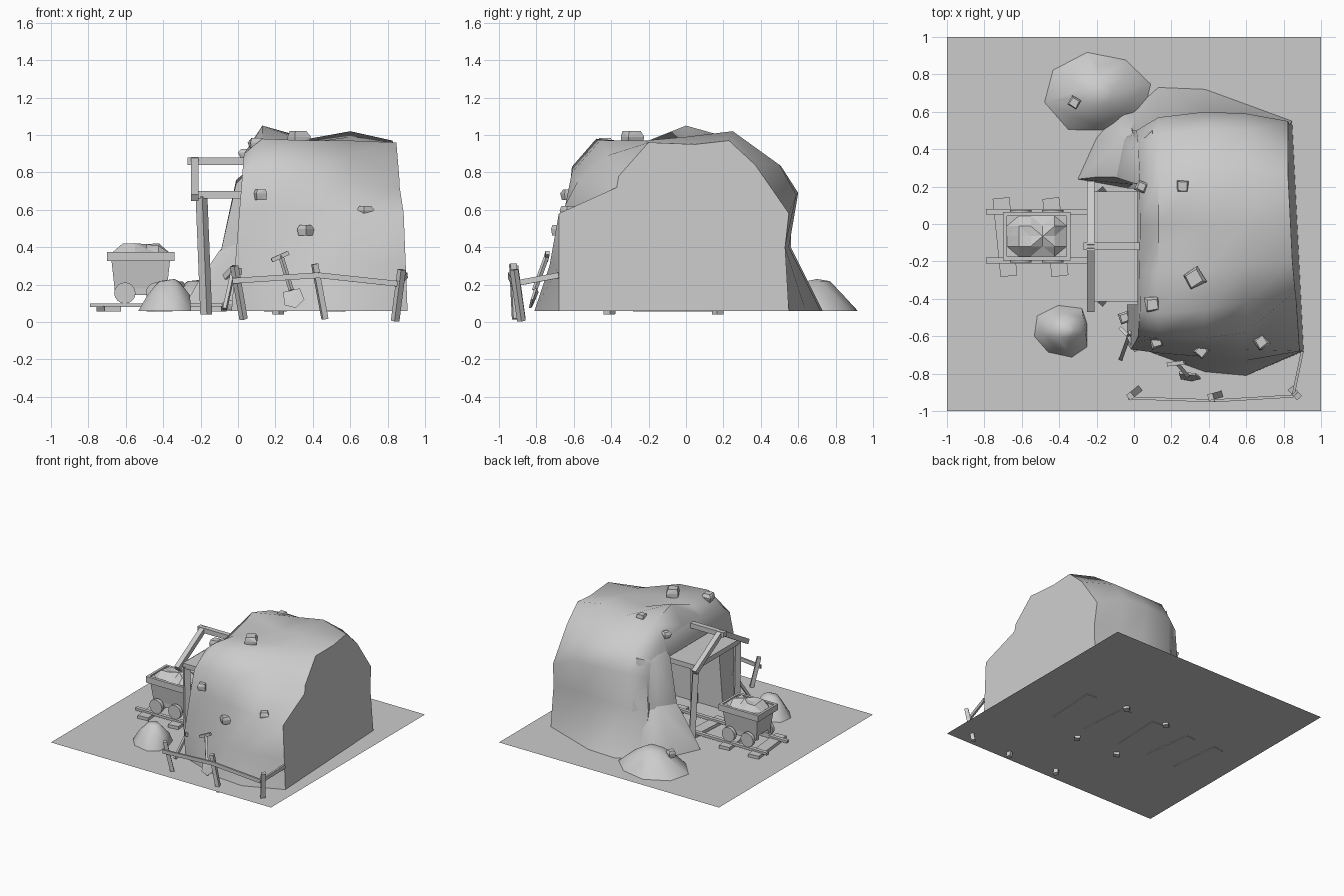
import bpy, bmesh, math, random
from mathutils import Vector, Matrix

if "Cube" in bpy.data.objects:
    bpy.data.objects.remove(bpy.data.objects["Cube"])
random.seed(4)
G = 0.06  # ground level


def finish(name, bm, angle=None):
    bmesh.ops.recalc_face_normals(bm, faces=bm.faces)
    me = bpy.data.meshes.new(name)
    bm.to_mesh(me)
    bm.free()
    ob = bpy.data.objects.new(name, me)
    bpy.context.collection.objects.link(ob)
    if angle:
        smooth(ob, angle)
    return ob


def smooth(ob, angle):
    bpy.ops.object.select_all(action='DESELECT')
    ob.select_set(True)
    bpy.context.view_layer.objects.active = ob
    bpy.ops.object.shade_smooth_by_angle(angle=math.radians(angle))


def beam(name, p, q, w, h):
    """Square timber from p to q."""
    p, q = Vector(p), Vector(q)
    d = q - p
    m = (Matrix.Translation((p + q) / 2) @ d.to_track_quat('Z', 'Y').to_matrix().to_4x4()
         @ Matrix.Diagonal((w, h, d.length, 1)))
    bm = bmesh.new()
    bmesh.ops.create_cube(bm, size=1, matrix=m)
    return finish(name, bm)


def box(name, x, y, z, turn=0):
    c = Vector((sum(x) / 2, sum(y) / 2, sum(z) / 2))
    m = (Matrix.Translation(c) @ Matrix.Rotation(turn, 4, 'Z')
         @ Matrix.Diagonal((x[1] - x[0], y[1] - y[0], z[1] - z[0], 1)))
    bm = bmesh.new()
    bmesh.ops.create_cube(bm, size=1, matrix=m)
    return finish(name, bm)


def hull(name, pts, angle=None):
    bm = bmesh.new()
    for p in pts:
        bm.verts.new(p)
    r = bmesh.ops.convex_hull(bm, input=bm.verts)
    junk = [v for v in r['geom_interior'] if isinstance(v, bmesh.types.BMVert)]
    bmesh.ops.delete(bm, geom=junk, context='VERTS')
    return finish(name, bm, angle)


# Ground sheet
bm = bmesh.new()
bmesh.ops.create_grid(bm, x_segments=1, y_segments=1, size=1, matrix=Matrix.Translation((0, 0, G)))
finish("ground", bm)

# Rock mass: cross-sections (y, z) lofted along x
sections = [
    (lambda y, z: 0.04 - 0.08 * (1 - z),
     [(-.64, G), (-.67, .3), (-.63, .6), (-.6, .78), (-.46, .9), (-.25, .88), (0, .9), (.25, .87), (.42, .78),
      (.5, .66), (.5, .4), (.58, G)]),
    (lambda y, z: 0.13,
     [(-.7, G), (-.69, .3), (-.63, .62), (-.61, .83), (-.48, .98), (-.25, .95), (0, 1.05), (.25, .97), (.48, .85),
      (.57, .69), (.56, .4), (.73, G)]),
    (lambda y, z: 0.38,
     [(-.79, G), (-.71, .3), (-.65, .6), (-.61, .8), (-.46, .97), (-.25, .96), (0, .96), (.25, .98), (.51, .83),
      (.6, .69), (.55, .4), (.72, G)]),
    (lambda y, z: 0.6,
     [(-.81, G), (-.73, .3), (-.67, .58), (-.58, .75), (-.42, .89), (-.22, .97), (0, .99), (.25, 1.02), (.5, .84),
      (.59, .68), (.53, .4), (.64, G)]),
    (lambda y, z: 0.855 - 0.05 * y + 0.04 * (0.5 - z),
     [(-.68, G), (-.68, .3), (-.68, .58), (-.37, .72), (-.36, .78), (-.2, .96), (.05, .95), (.23, .97), (.37, .84),
      (.55, .58), (.53, .4), (.55, G)]),
]
bm = bmesh.new()
rings = [[bm.verts.new((f(y, z), y, z)) for y, z in prof] for f, prof in sections]
for a, b in zip(rings, rings[1:]):
    for i in range(len(a)):
        j = (i + 1) % len(a)
        bm.faces.new((a[i], a[j], b[j], b[i]))
bm.faces.new(rings[0])
bm.faces.new(rings[-1])
rock = finish("rock_mass", bm)
cutter = box("tunnel_cutter", (-.5, .72), (-.43, .19), (-.1, .72))
cutter.hide_render = True
mod = rock.modifiers.new("tunnel", 'BOOLEAN')
mod.object, mod.operation, mod.solver = cutter, 'DIFFERENCE', 'EXACT'
bpy.context.view_layer.objects.active = rock
bpy.ops.object.modifier_apply(modifier="tunnel")
bpy.data.objects.remove(cutter)
smooth(rock, 55)

# Rock flank beside the entrance
hull("rock_flank_low", [(-.3, .24, G), (-.2, .46, G), (-.08, .6, G), (.1, .62, G), (.1, .19, G), (-.02, .19, G),
                        (-.21, .25, .22), (-.1, .25, .38), (-.06, .45, .42), (.1, .5, .5), (.1, .2, .5)], 45)
hull("rock_flank_high", [(-.1, .25, .34), (-.06, .46, .36), (.1, .56, .36), (.1, .19, .34), (-.06, .25, .5),
                         (-.01, .22, .74), (-.01, .4, .76), (.1, .5, .8), (.1, .2, .85)], 45)


# Spoil heaps
def heap(name, c, r, h, xmax=9):
    pts = [(c[0] + .03, c[1], G + h)]
    for n, k, z in ((8, 1, 0), (7, .68, .5), (5, .3, .93)):
        for i in range(n):
            a = i * math.tau / n + k
            s = k * random.uniform(.9, 1.08)
            pts.append((min(xmax, c[0] + r[0] * s * math.cos(a)), c[1] + r[1] * s * math.sin(a), G + z * h))
    hull(name, pts, 50)


heap("front_heap", (-.37, -.57), (.18, .15), .17, -.25)
heap("back_heap", (-.19, .7), (.28, .22), .17)


# Loose stones
def stone(name, c, s):
    pts = []
    for z, k in ((-.4, .9), (.1, 1.1), (.4, .8)):
        for i in range(4):
            a = i * math.tau / 4 + c[0] * 9
            t = s * .6 * k * random.uniform(.85, 1.1)
            pts.append((c[0] + t * math.cos(a), c[1] + t * math.sin(a), c[2] + z * s))
    hull(name, pts)


for c, s in (((.12, -.63, .68), .07), ((.36, -.68, .49), .07), ((.68, -.63, .59), .075), ((.32, -.29, .98), .1),
             ((.1, -.43, .95), .085), ((.26, .2, .98), .075), ((.04, .2, .9), .06), ((-.32, .65, .19), .065),
             ((-.05, -.5, .09), .06)):
    stone("stone", c, s)

# Entrance frame and inner supports
for x in (-.185, .2):
    for y, lean in ((-.39, -.02), (.15, .02)):
        beam("tunnel_post", (x + .015, y + lean, .04), (x - .01, y, .67), .045, .045)
box("roof_slab", (-.21, .3), (-.415, .175), (.66, .7))
beam("ridge_beam", (-.27, -.12, .86), (.15, -.12, .86), .04, .04)
for y in (-.46, .22):
    beam("gable_rafter", (-.23, y, .665), (-.23, -.12, .865), .04, .04)

# Track
for i, x in enumerate((-.69, -.42, -.12, .2, .52)):
    box("sleeper", (x - .045, x + .045), (-.28, .14), (.055, .085), (.1, .12, -.06, .08, -.05)[i])
for y in (-.195, .065):
    box("rail", (-.79, .68), (y - .015, y + .015), (.08, .1))

# Mine cart
cx, cy = -.52, -.065
hull("cart_body", [(cx + sx * a, cy + sy * b, z) for a, b, z in ((.14, .09, .18), (.16, .112, .36))
                   for sx in (-1, 1) for sy in (-1, 1)])
for s in (-1, 1):
    box("cart_rim_side", (cx - .18, cx + .18), sorted((cy + s * .108, cy + s * .13)), (.325, .375))
    box("cart_rim_end", sorted((cx + s * .16, cx + s * .18)), (cy - .11, cy + .11), (.325, .375))
    box("cart_frame", (cx - .14, cx + .14), sorted((cy + s * .06, cy + s * .09)), (.145, .185))
    beam("cart_axle", (cx + s * .085, cy - .12, .155), (cx + s * .085, cy + .12, .155), .02, .02)
    for t in (-1, 1):
        bm = bmesh.new()
        m = Matrix.Translation((cx + s * .085, cy + t * .125, .155)) @ Matrix.Rotation(math.pi / 2, 4, 'X')
        bmesh.ops.create_cone(bm, cap_ends=True, segments=16, radius1=.057, radius2=.057, depth=.03, matrix=m)
        finish("cart_wheel", bm, 30)

# Ore load: bumpy sheet
bm = bmesh.new()
bmesh.ops.create_grid(bm, x_segments=5, y_segments=4, size=1,
                      matrix=Matrix.Translation((cx, cy, .365)) @ Matrix.Diagonal((.16, .108, 1, 1)))
for v in bm.verts:
    if abs(v.co.x - cx) < .15 and abs(v.co.y - cy) < .1:
        v.co.z += random.uniform(.01, .06)
bmesh.ops.triangulate(bm, faces=bm.faces)
finish("ore_load", bm)

# Fence
for b, t in (((.03, -.88, .015), (-.02, -.92, .3)), ((.465, -.91, .015), (.41, -.925, .31)),
             ((.84, -.88, .005), (.875, -.92, .28))):
    beam("fence_post", b, t, .035, .03)
path = [(-.03, -.93, .22), (.43, -.945, .25), (.85, -.92, .205), (.9, -.68, .25)]
for p, q in zip(path, path[1:]):
    beam("fence_rail", p, q, .015, .03)

# Shovel leaning on the rock
beam("shovel_handle", (.23, -.745, .35), (.285, -.81, .17), .02, .02)
beam("shovel_grip", (.18, -.75, .33), (.27, -.74, .37), .022, .022)
hull("shovel_blade", [(x, y + d, z) for x, y, z in ((.24, -.8, .16), (.33, -.81, .18), (.355, -.83, .12), (.31, -.84, .075),
                                                  (.25, -.83, .09)) for d in (0, .012)])

# Pickaxe beside the entrance
beam("pickaxe_handle", (-.07, -.72, .07), (-.02, -.58, .3), .02, .02)
beam("pickaxe_head", (-.07, -.56, .24), (-.03, -.6, .28), .02, .03)
beam("pickaxe_head", (-.03, -.6, .28), (.01, -.68, .27), .02, .03)
